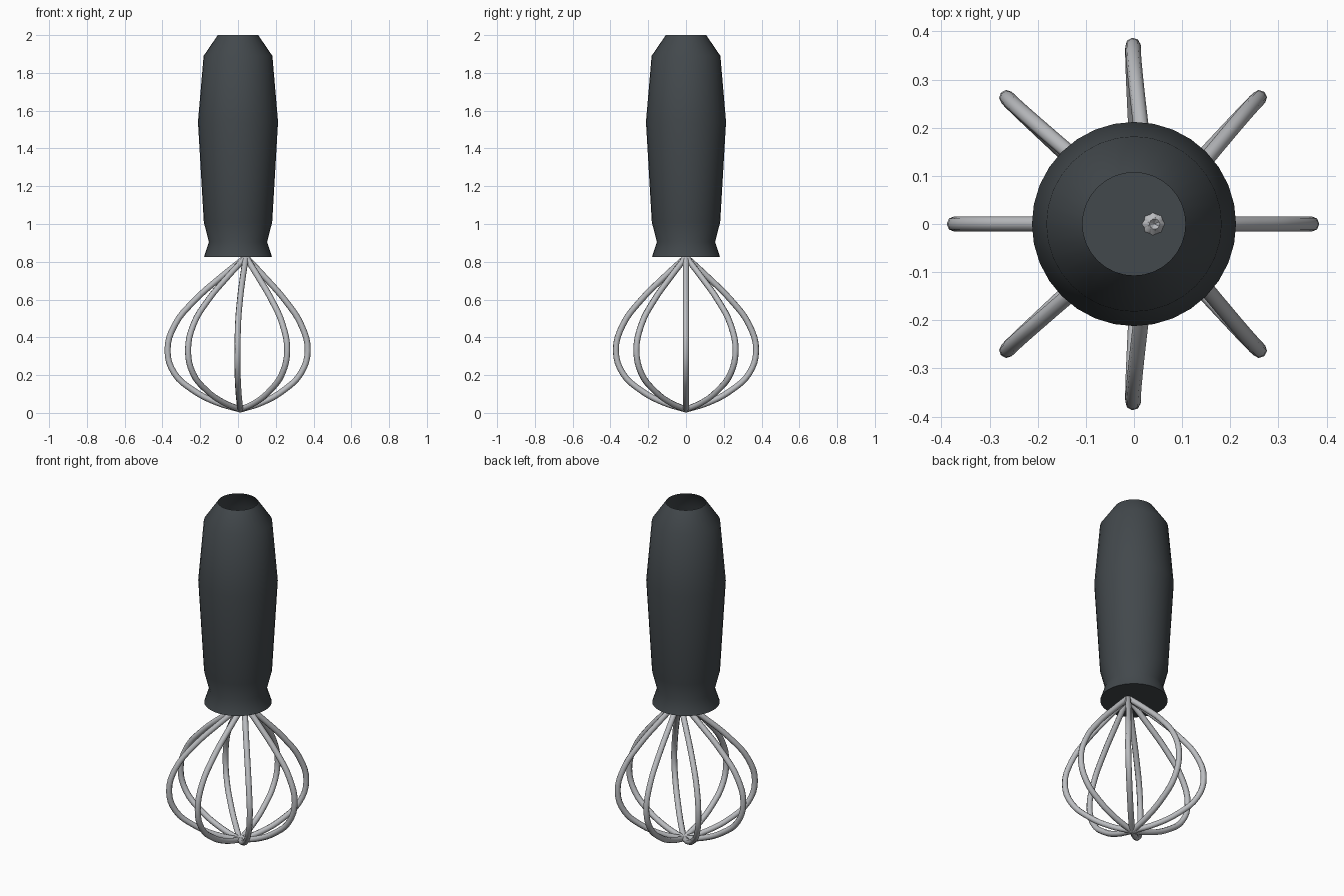
import bpy, bmesh, math
from mathutils import Vector

if "Cube" in bpy.data.objects:
    bpy.data.objects.remove(bpy.data.objects["Cube"])


def lathe(name, profile, material, cap_bottom=False, sides=32):
    """Revolve (radius, z) points around the z axis."""
    bm = bmesh.new()
    rings = []
    for r, z in profile:
        rings.append([bm.verts.new((r * math.cos(2 * math.pi * i / sides),
                                    r * math.sin(2 * math.pi * i / sides), z))
                      for i in range(sides)])
    for a, b in zip(rings, rings[1:]):
        for i in range(sides):
            j = (i + 1) % sides
            bm.faces.new((a[i], a[j], b[j], b[i]))
    if cap_bottom:
        bm.faces.new(rings[0][::-1])
    mesh = bpy.data.meshes.new(name)
    bm.to_mesh(mesh)
    bm.free()
    obj = bpy.data.objects.new(name, mesh)
    bpy.context.collection.objects.link(obj)
    mesh.materials.append(material)
    bpy.ops.object.select_all(action='DESELECT')
    obj.select_set(True)
    bpy.context.view_layer.objects.active = obj
    bpy.ops.object.shade_smooth_by_angle(angle=math.radians(35))
    return obj


def wire_half(curve, angle):
    """One bowed wire from the handle down to the bottom of the whisk."""
    pts = [Vector((shift + r * math.cos(angle), r * math.sin(angle), z))
           for r, z, shift in WIRE]
    spline = curve.splines.new('BEZIER')
    spline.bezier_points.add(len(pts) - 1)
    for bp, p in zip(spline.bezier_points, pts):
        bp.co = p
        bp.handle_left_type = bp.handle_right_type = 'AUTO'
    spline.resolution_u = 4
    spline.use_smooth = True


dark = bpy.data.materials.new("dark_grip")
dark.diffuse_color = (0.055, 0.065, 0.072, 1)
dark.use_nodes = True
dark.node_tree.nodes["Principled BSDF"].inputs["Base Color"].default_value = dark.diffuse_color
steel = bpy.data.materials.new("steel")
steel.diffuse_color = (0.5, 0.51, 0.53, 1)
steel.use_nodes = True
steel.node_tree.nodes["Principled BSDF"].inputs["Base Color"].default_value = steel.diffuse_color

# Handle: flared collar, swelling grip, tapered hollow end
lathe("handle", [(0.18, 0.825), (0.154, 0.905), (0.181, 1.01),
                 (0.212, 1.54), (0.182, 1.89), (0.107, 2.0)],
      dark, cap_bottom=True)

# Whisk wires: radius, height, sideways drift of the centre
WIRE = [(0.0, 0.825, 0.042), (0.12, 0.715, 0.025), (0.24, 0.595, 0.01),
        (0.335, 0.465, 0.0), (0.371, 0.33, -0.002), (0.335, 0.21, -0.002),
        (0.24, 0.12, 0.002), (0.12, 0.055, 0.008), (0.0, 0.018, 0.013)]
curve = bpy.data.curves.new("whisk_wires", 'CURVE')
curve.dimensions = '3D'
curve.bevel_depth = 0.016
curve.bevel_resolution = 2
curve.use_fill_caps = True
for k in range(8):
    wire_half(curve, k * math.pi / 4)
curve.materials.append(steel)
wires = bpy.data.objects.new("whisk_wires", curve)
bpy.context.collection.objects.link(wires)
